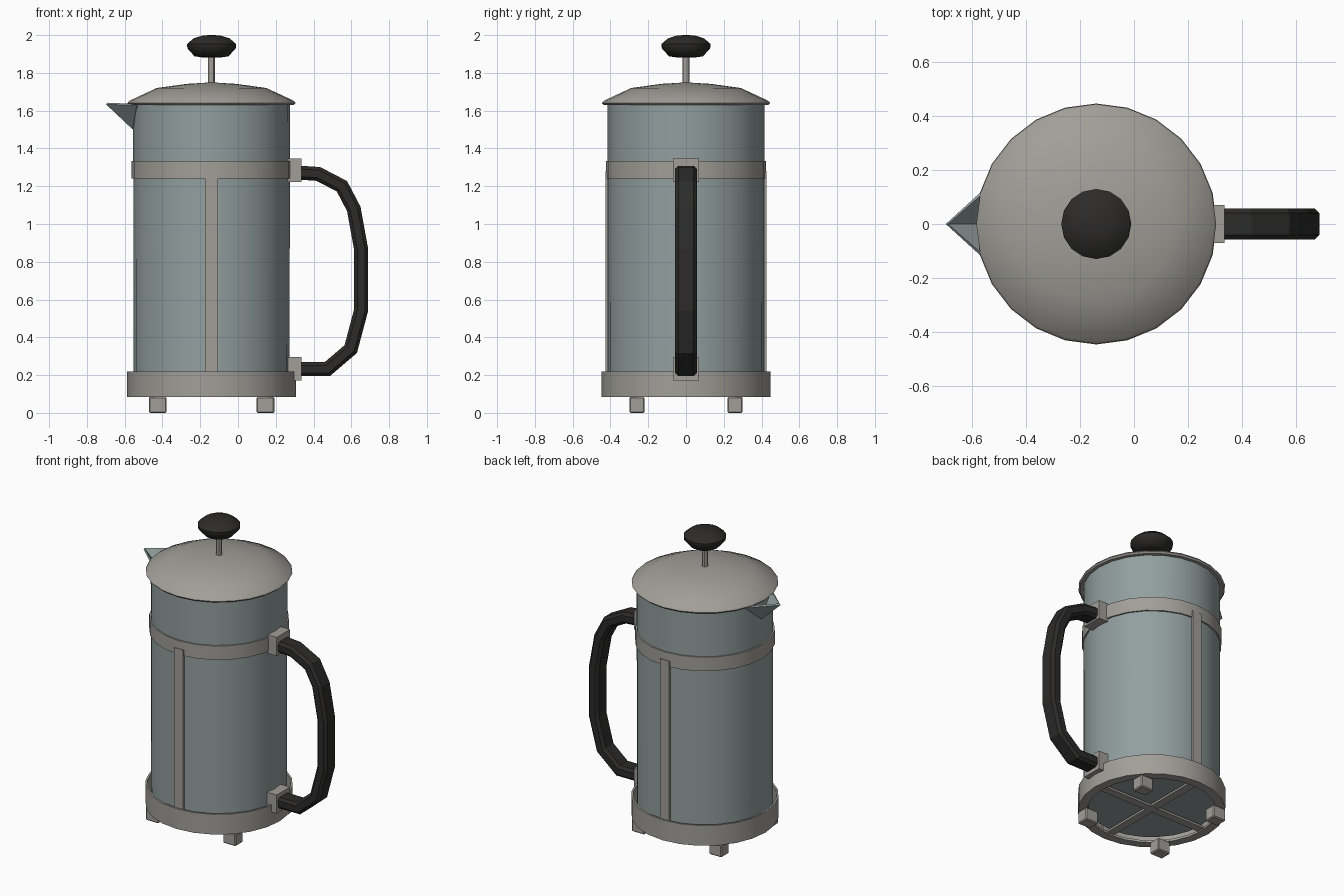
import bpy, bmesh, math
from mathutils import Vector

if "Cube" in bpy.data.objects:
    bpy.data.objects.remove(bpy.data.objects["Cube"])

CX = -0.14  # axis of the jug


def material(name, rgb):
    m = bpy.data.materials.new(name)
    m.diffuse_color = (*rgb, 1)
    m.use_nodes = True
    m.node_tree.nodes["Principled BSDF"].inputs["Base Color"].default_value = m.diffuse_color
    return m


STEEL = material("steel", (0.36, 0.345, 0.315))
GLASS = material("glass", (0.29, 0.345, 0.345))
BLACK = material("black_plastic", (0.025, 0.024, 0.023))


def finish(name, bm, mat, smooth=None):
    bmesh.ops.recalc_face_normals(bm, faces=bm.faces)
    me = bpy.data.meshes.new(name)
    bm.to_mesh(me)
    bm.free()
    ob = bpy.data.objects.new(name, me)
    bpy.context.collection.objects.link(ob)
    me.materials.append(mat)
    if smooth:
        bpy.ops.object.select_all(action='DESELECT')
        bpy.context.view_layer.objects.active = ob
        ob.select_set(True)
        bpy.ops.object.shade_smooth_by_angle(angle=math.radians(smooth))
    return ob


def lathe(name, profile, mat, n=24, closed=False, smooth=30):
    """Spin (radius, z) points about the jug axis; closed makes a ring section."""
    bm = bmesh.new()
    rings = [[bm.verts.new((CX + r * math.cos(2 * math.pi * i / n),
                            r * math.sin(2 * math.pi * i / n), z)) for i in range(n)]
             for r, z in profile]
    pairs = list(zip(rings, rings[1:]))
    if closed:
        pairs.append((rings[-1], rings[0]))
    for a, b in pairs:
        for i in range(n):
            j = (i + 1) % n
            bm.faces.new((a[i], a[j], b[j], b[i]))
    if not closed:
        bm.faces.new(rings[0])
        bm.faces.new(rings[-1])
    return finish(name, bm, mat, smooth)


def box(name, centre, size, mat, bevel=0.0):
    bm = bmesh.new()
    bmesh.ops.create_cube(bm, size=1)
    for v in bm.verts:
        v.co = Vector(c + s * k for c, s, k in zip(centre, size, v.co))
    if bevel:
        bmesh.ops.bevel(bm, geom=bm.edges[:], offset=bevel, segments=1, affect='EDGES')
    return finish(name, bm, mat)


# Glass beaker
lathe("glass_beaker", [(0.385, 0.12), (0.413, 0.15), (0.415, 1.635)], GLASS)

# Pouring spout: open V of two folded faces
bm = bmesh.new()
tip, low = bm.verts.new((-0.69, 0, 1.642)), bm.verts.new((-0.55, 0, 1.51))
for y in (-0.14, 0.14):
    side = bm.verts.new((-0.53, y, 1.635))
    bm.faces.new((tip, side, low) if y < 0 else (tip, low, side))
spout = finish("spout", bm, GLASS)
sol = spout.modifiers.new("thickness", 'SOLIDIFY')
sol.thickness, sol.offset = 0.012, -1

# Steel frame: base ring with inner lip, upper band
lathe("base_ring", [(0.447, 0.085), (0.447, 0.22), (0.435, 0.22), (0.435, 0.1),
                    (0.39, 0.1), (0.39, 0.085)], STEEL, closed=True)
lathe("upper_band", [(0.424, 1.24), (0.424, 1.333), (0.41, 1.333), (0.41, 1.24)],
      STEEL, closed=True)

# Side straps and the cross under the beaker
for s, label in ((-1, "front"), (1, "back")):
    box(label + "_strap", (CX, s * 0.42, 0.69), (0.068, 0.014, 1.18), STEEL)
box("bottom_strap_x", (CX, 0, 0.1), (0.84, 0.055, 0.014), STEEL)
box("bottom_strap_y", (CX, 0, 0.101), (0.055, 0.84, 0.014), STEEL)

# Feet
for sx in (-1, 1):
    for sy in (-1, 1):
        box("foot", (CX + sx * 0.285, sy * 0.26, 0.042), (0.094, 0.08, 0.084), STEEL, 0.006)

# Handle brackets
for z, label in ((1.285, "upper"), (0.233, "lower")):
    box(label + "_bracket", (0.3, 0, z), (0.07, 0.14, 0.124), STEEL)

# Handle: chamfered section swept along a bent path
path = [(0.32, 1.272), (0.425, 1.265), (0.55, 1.2), (0.613, 1.08), (0.652, 0.865),
        (0.652, 0.545), (0.597, 0.338), (0.473, 0.232), (0.32, 0.232)]
section = [(-0.057, 0.02), (-0.04, 0.037), (0.04, 0.037), (0.057, 0.02),
           (0.057, -0.02), (0.04, -0.037), (-0.04, -0.037), (-0.057, -0.02)]
pts = [Vector(p) for p in path]
dirs = [(b - a).normalized() for a, b in zip(pts, pts[1:])]
bm = bmesh.new()
rings = []
for i, p in enumerate(pts):
    d0, d1 = dirs[max(i - 1, 0)], dirs[min(i, len(dirs) - 1)]
    t = (d0 + d1).normalized()
    out = Vector((-t.y, t.x)) / t.dot(d0)  # mitred offset direction
    rings.append([bm.verts.new((p.x + out.x * k, y, p.y + out.y * k)) for y, k in section])
for a, b in zip(rings, rings[1:]):
    for i in range(8):
        j = (i + 1) % 8
        bm.faces.new((a[i], a[j], b[j], b[i]))
bm.faces.new(rings[0])
bm.faces.new(rings[-1])
finish("handle", bm, BLACK)

# Lid, plunger rod and knob
lathe("lid", [(0.41, 1.63), (0.436, 1.63), (0.445, 1.64), (0.436, 1.652), (0.29, 1.72),
              (0.13, 1.742), (0.03, 1.748)], STEEL)
lathe("plunger_rod", [(0.018, 1.72), (0.018, 1.9)], STEEL, n=12)
lathe("knob", [(0.05, 1.882), (0.09, 1.888), (0.128, 1.93), (0.13, 1.953), (0.095, 1.983),
               (0.05, 1.997), (0.015, 2.0)], BLACK, n=16, smooth=40)
